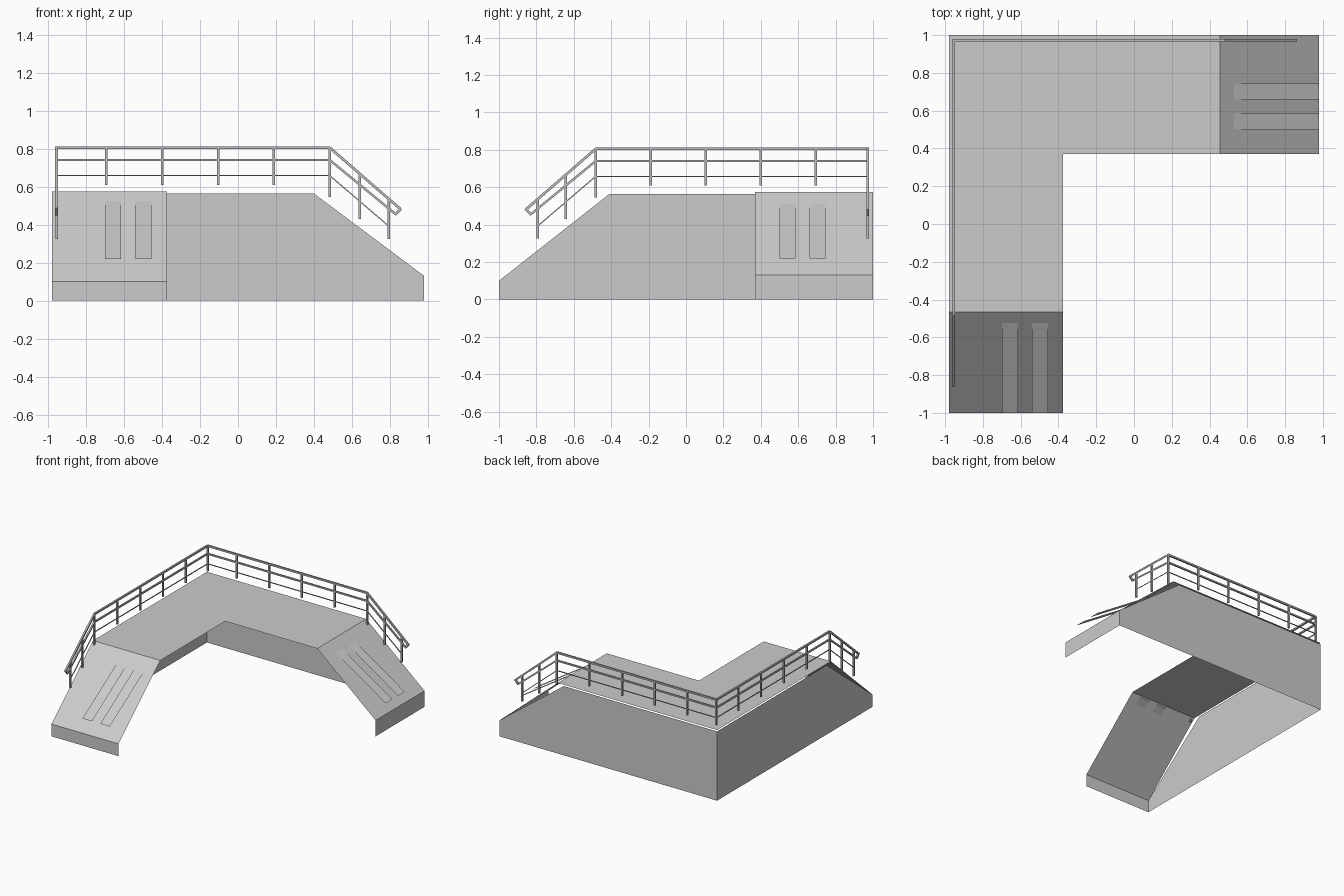
import bpy, bmesh
from mathutils import Vector

old = bpy.data.objects.get("Cube")
if old:
    bpy.data.objects.remove(old)


def material(name, level):
    m = bpy.data.materials.new(name)
    m.use_nodes = True
    m.diffuse_color = (level, level, level, 1)
    m.node_tree.nodes["Principled BSDF"].inputs["Base Color"].default_value = (level, level, level, 1)
    return m


CONCRETE = material("light grey concrete", 0.6)
STEEL = material("grey steel", 0.5)


def sheet(name, *polygons):
    """One object made of flat polygons, open underneath."""
    bm = bmesh.new()
    for points in polygons:
        bm.faces.new([bm.verts.new(p) for p in points])
    bmesh.ops.remove_doubles(bm, verts=bm.verts, dist=0.0005)
    mesh = bpy.data.meshes.new(name)
    bm.to_mesh(mesh)
    bm.free()
    mesh.materials.append(CONCRETE)
    obj = bpy.data.objects.new(name, mesh)
    bpy.context.collection.objects.link(obj)


def beam(bm, a, b, size):
    """Square bar from a to b with upright sides."""
    a, b = Vector(a), Vector(b)
    along = (b - a).normalized()
    side = along.cross((0, 0, 1))
    side = side.normalized() if side.length > 0.01 else Vector((1, 0, 0))
    over = side.cross(along)
    rings = []
    for p in (a, b):
        rings.append([bm.verts.new(p + (side * i + over * j) * size / 2)
                      for i, j in ((-1, -1), (1, -1), (1, 1), (-1, 1))])
    bm.faces.new(rings[0][::-1])
    bm.faces.new(rings[1])
    for k in range(4):
        n = (k + 1) % 4
        bm.faces.new((rings[0][k], rings[0][n], rings[1][n], rings[1][k]))


TOP = 0.575
WALL_TOP = 0.564

# L-shaped deck
sheet("deck", [(-0.98, 1, TOP), (-0.98, -0.465, TOP), (-0.375, -0.465, TOP),
               (-0.375, 0.37, TOP), (0.455, 0.37, TOP), (0.455, 1, TOP)])


def wing(name, place, corner, inner, outer, lip, far, ramp, toe, rail_corner, strips):
    """Ramp, outer wall, strips and railing of one arm; u runs outward, v across."""
    # Sloping ramp with its short end face
    sheet(name + "_ramp",
          [place(ramp, inner, TOP), place(far, inner, toe), place(far, outer, toe), place(ramp, outer, TOP)],
          [place(far, inner, toe), place(far, inner, 0), place(far, outer, 0), place(far, outer, toe)])
    # Outer side wall
    sheet(name + "_side_wall",
          [place(corner, outer, 0), place(far, outer, 0), place(far, outer, toe),
           place(lip, outer, WALL_TOP), place(corner, outer, WALL_TOP)])
    # Two raised wheel strips, flatter than the ramp
    for i, (v0, v1) in enumerate(strips):
        sheet(f"{name}_wheel_strip_{i + 1}",
              [place(ramp, v0, 0.56), place(far, v0, 0.22), place(far, v1, 0.22), place(ramp, v1, 0.56)])

    # Railing: level run then sloping run
    bm = bmesh.new()
    v = rail_corner[1]
    bend = 0.483
    for level, end_u, end_z, size in ((0.805, 0.855, 0.482, 0.014),
                                      (0.74, 0.83, 0.455, 0.012),
                                      (0.658, 0.79, 0.395, 0.006)):
        beam(bm, place(rail_corner[0], v, level), place(bend, v, level), size)
        beam(bm, place(bend, v, level), place(end_u, v, end_z), size)
    # Closing piece between the two upper rails
    beam(bm, place(0.858, v, 0.485), place(0.827, v, 0.452), 0.014)
    # Posts
    posts = [(bend - 0.294 * i, 0.61, 0.805) for i in range(1, 5)]
    posts += [(rail_corner[0], 0.60, 0.805), (bend, 0.545, 0.805),
              (0.642, 0.43, 0.668), (0.793, 0.325, 0.537)]
    for u, low, high in posts:
        beam(bm, place(u, v, low), place(u, v, high), 0.013)
    bmesh.ops.recalc_face_normals(bm, faces=bm.faces)
    mesh = bpy.data.meshes.new(name + "_railing")
    bm.to_mesh(mesh)
    bm.free()
    mesh.materials.append(STEEL)
    bpy.context.collection.objects.link(bpy.data.objects.new(name + "_railing", mesh))


# Arm along the back, ramp descending to the left
wing("back", lambda u, v, z: (u, v, z), corner=-0.98, inner=0.37, outer=1.0, lip=0.40,
     far=0.98, ramp=0.455, toe=0.13, rail_corner=(-0.955, 0.972),
     strips=((0.50, 0.585), (0.66, 0.745)))
# Arm along the right, ramp descending to the front
wing("right", lambda u, v, z: (v, -u, z), corner=-1.0, inner=-0.375, outer=-0.98, lip=0.41,
     far=1.0, ramp=0.465, toe=0.10, rail_corner=(-0.972, -0.955),
     strips=((-0.70, -0.615), (-0.54, -0.455)))
